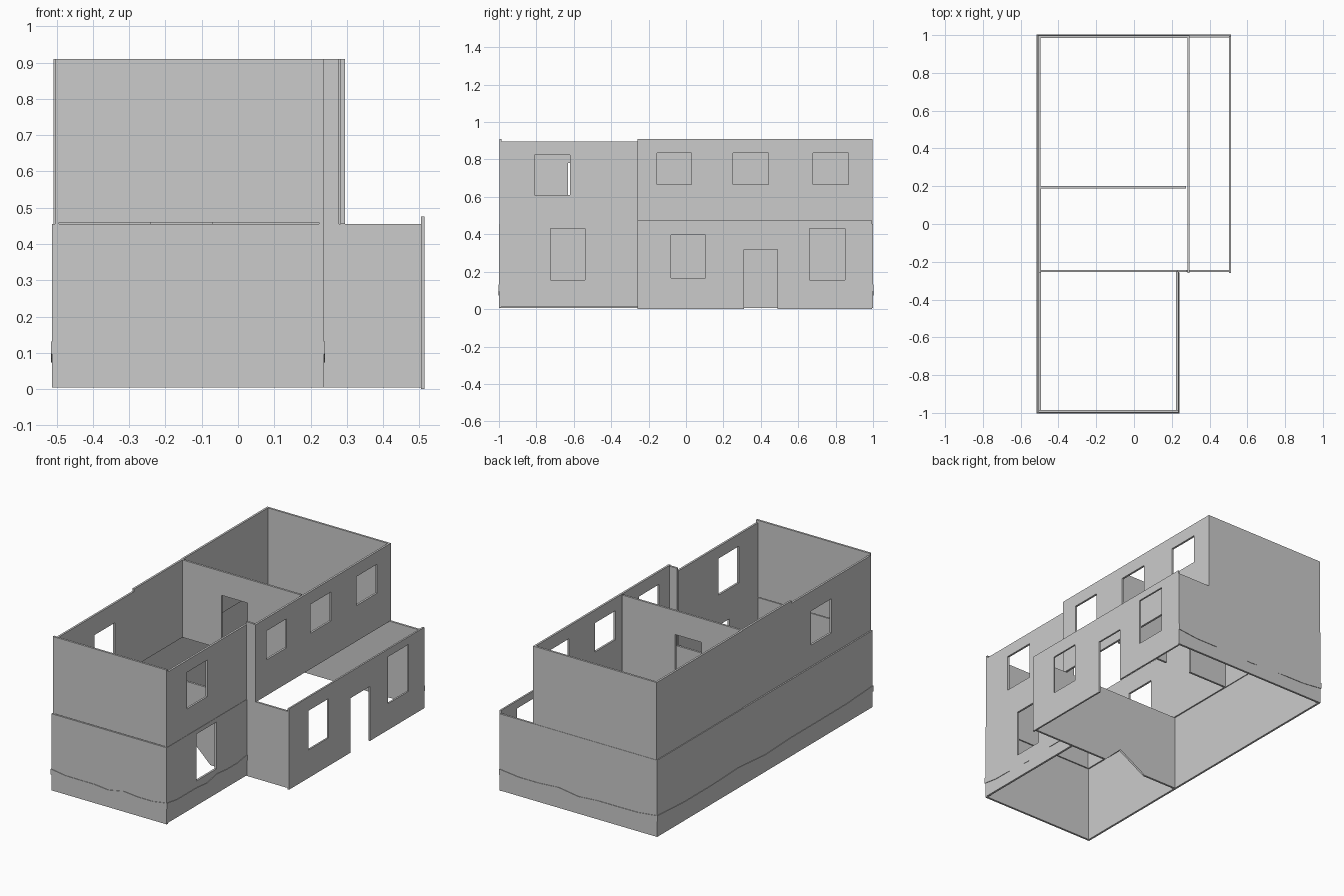
import bpy, bmesh, math
from mathutils import Vector

if "Cube" in bpy.data.objects:
    bpy.data.objects.remove(bpy.data.objects["Cube"])


def finish(name, bm, normal, thick):
    """Extrude the flat faces along normal and make an object."""
    res = bmesh.ops.extrude_face_region(bm, geom=bm.faces[:], use_keep_orig=True)
    vs = [g for g in res["geom"] if isinstance(g, bmesh.types.BMVert)]
    bmesh.ops.translate(bm, verts=vs, vec=Vector(normal) * thick)
    bmesh.ops.recalc_face_normals(bm, faces=bm.faces[:])
    me = bpy.data.meshes.new(name)
    bm.to_mesh(me)
    bm.free()
    ob = bpy.data.objects.new(name, me)
    bpy.context.collection.objects.link(ob)
    return ob


def place(axis, pos):
    """Map wall coordinates (u along wall, z) to 3D; axis is the wall normal."""
    if axis == 'x':
        return (lambda u, z: (pos, u, z)), (1, 0, 0)
    return (lambda u, z: (u, pos, z)), (0, 1, 0)


def wall(name, axis, pos, thick, u0, u1, z0, z1, openings=()):
    """Flat wall with rectangular openings (u0, u1, z0, z1)."""
    to3d, n = place(axis, pos)
    us = sorted({u0, u1, *[o[0] for o in openings], *[o[1] for o in openings]})
    zs = sorted({z0, z1, *[o[2] for o in openings], *[o[3] for o in openings]})
    bm = bmesh.new()
    grid = [[bm.verts.new(to3d(u, z)) for z in zs] for u in us]
    for i in range(len(us) - 1):
        for j in range(len(zs) - 1):
            cu, cz = (us[i] + us[i + 1]) / 2, (zs[j] + zs[j + 1]) / 2
            if any(a < cu < b and c < cz < d for a, b, c, d in openings):
                continue
            bm.faces.new((grid[i][j], grid[i + 1][j], grid[i + 1][j + 1], grid[i][j + 1]))
    bmesh.ops.delete(bm, geom=[v for v in bm.verts if not v.link_faces], context='VERTS')
    return finish(name, bm, n, thick)


def outline(name, axis, pos, thick, pts):
    """Flat wall from one closed outline."""
    to3d, n = place(axis, pos)
    bm = bmesh.new()
    f = bm.faces.new([bm.verts.new(to3d(u, z)) for u, z in pts])
    bmesh.ops.triangulate(bm, faces=[f])
    return finish(name, bm, n, thick)


T = 0.012          # wall thickness
MID = 0.455        # height of the storey joint
LOW, TOP = 0.895, 0.91

# Ground floor outer walls
wall("ground_front_wall", 'y', -1.0, T, -0.513, 0.237, 0.005, MID)
wall("ground_left_wall", 'x', -0.513, T, -1.0, 1.0, 0.005, MID)
wall("ground_back_wall", 'y', 1.0 - T, T, -0.513, 0.513, 0.005, MID)
wall("ground_right_wall", 'x', 0.225, T, -1.0, -0.25, 0.01, MID,
     [(-0.725, -0.54, 0.155, 0.43)])
wall("extension_right_wall", 'x', 0.504, T - 0.002, -0.26, 0.995, 0.0, 0.475,
     [(-0.08, 0.105, 0.165, 0.395), (0.31, 0.49, 0.0, 0.32), (0.66, 0.85, 0.155, 0.43)])

# Ground floor cross wall with a round arch
arch = [(-0.14 + 0.14 * math.cos(a), 0.24 + 0.14 * math.sin(a))
        for a in [math.pi * i / 16 for i in range(17)]]
outline("arch_cross_wall", 'y', -0.255, T,
        [(-0.505, 0.005), (-0.505, MID), (0.51, MID), (0.51, 0.005),
         (0.0, 0.005)] + arch + [(-0.28, 0.005)])

# Upper floor outer walls
wall("upper_front_wall", 'y', -0.998, T, -0.505, 0.235, MID + 0.004, TOP)
wall("upper_left_front_wall", 'x', -0.505, T, -0.998, -0.26, MID, LOW,
     [(-0.63, -0.44, 0.58, 0.78)])
wall("upper_left_middle_wall", 'x', -0.505, T, -0.26, 0.2, MID, TOP)
wall("upper_left_back_wall", 'x', -0.508, T, 0.2, 0.998, MID, TOP)
wall("upper_back_wall", 'y', 0.998 - T, T, -0.505, 0.295, MID, TOP)
wall("upper_right_front_wall", 'x', 0.223, T, -0.998, -0.25, MID, LOW,
     [(-0.81, -0.62, 0.61, 0.825)])
wall("upper_right_main_wall", 'x', 0.283, T, -0.26, 0.998, MID, TOP,
     [(a, b, 0.665, 0.835) for a, b in ((-0.155, 0.03), (0.25, 0.44), (0.68, 0.87))])
wall("upper_corner_return", 'y', -0.255, T, 0.23, 0.278, MID, TOP)

# Upper floor partition with a doorway
wall("upper_partition", 'y', 0.188, T, -0.495, 0.275, MID, TOP,
     [(-0.24, -0.07, MID, 0.77)])

# Wavy plinth band around the ground floor
WAVE = [0.131, 0.117, 0.116, 0.116, 0.107, 0.126, 0.117, 0.117, 0.131]


def band(name, axis, pos, u0, u1):
    n = len(WAVE) - 1
    us = [u0 + (u1 - u0) * i / n for i in range(n + 1)]
    top = list(zip(us, WAVE))
    outline(name, axis, pos, 0.004, top + [(u, z - 0.034) for u, z in reversed(top)])


band("front_band", 'y', -1.003, -0.516, 0.24)
band("back_band", 'y', 0.999, -0.516, 0.513)
band("left_band", 'x', -0.516, -1.003, 1.003)
band("right_band", 'x', 0.236, -1.003, -0.256)
